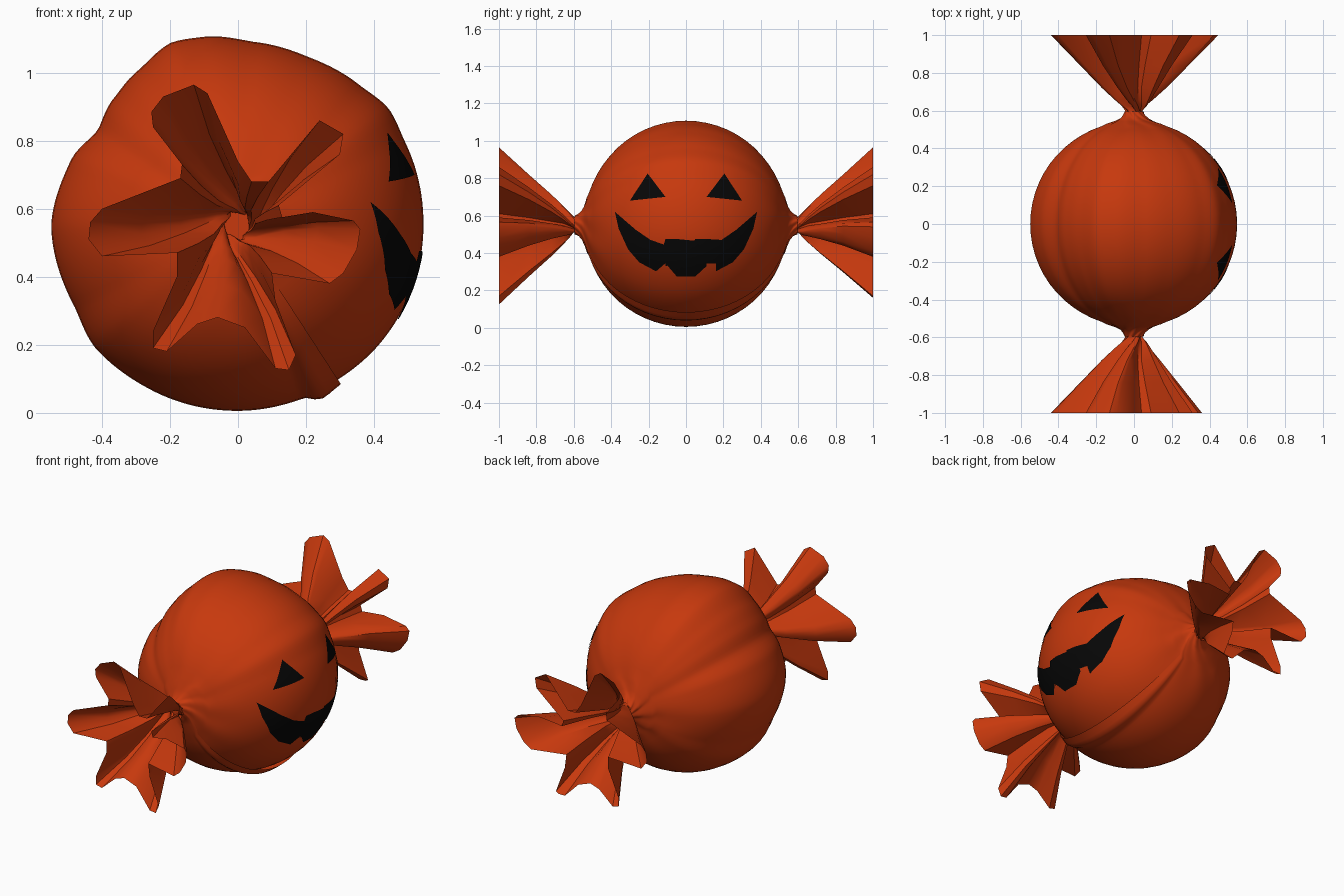
import bpy, bmesh, math
from mathutils import Vector

if "Cube" in bpy.data.objects:
    bpy.data.objects.remove(bpy.data.objects["Cube"])

R, CZ = 0.545, 0.55


def material(name, col):
    m = bpy.data.materials.new(name)
    m.diffuse_color = (*col, 1)
    m.use_nodes = True
    m.node_tree.nodes["Principled BSDF"].inputs["Base Color"].default_value = m.diffuse_color
    return m


ORANGE = material("orange_wrap", (0.57, 0.04, 0.004))
BLACK = material("black_print", (0.002, 0.002, 0.002))


def finish(name, bm, mat, angle):
    me = bpy.data.meshes.new(name)
    bmesh.ops.recalc_face_normals(bm, faces=bm.faces)
    bm.to_mesh(me)
    bm.free()
    me.materials.append(mat)
    ob = bpy.data.objects.new(name, me)
    bpy.context.collection.objects.link(ob)
    bpy.ops.object.select_all(action='DESELECT')
    ob.select_set(True)
    bpy.context.view_layer.objects.active = ob
    bpy.ops.object.shade_smooth_by_angle(angle=math.radians(angle))
    return ob


def loft(rows, closed, cap=False):
    bm = bmesh.new()
    vs = [[bm.verts.new(p) for p in row] for row in rows]
    n = len(rows[0])
    for a, b in zip(vs, vs[1:]):
        for i in range(n if closed else n - 1):
            j = (i + 1) % n
            bm.faces.new((a[i], a[j], b[j], b[i]))
    if cap:
        bm.faces.new(vs[0])
    return bm


# Lumpy cross-section of the ball: (degrees, radius), ending in a lifted flap
LUMPS = [(-64, .54), (-56, .54), (-40, .543), (0, .546), (27, .55), (38, .562),
         (49, .547), (68, .538), (85, .543), (100, .565), (110, .574), (123, .543),
         (135, .523), (146, .499), (158, .528), (180, .55), (207, .537), (220, .553),
         (240, .547), (270, .545), (291, .543), (295.5, .567), (303, .556)]


def lump(deg):
    for (a, r), (b, s) in zip(LUMPS, LUMPS[1:]):
        if deg <= b:
            t = max(0, (deg - a) / (b - a))
            t = t * 0.5 + 0.5 * t * t * (3 - 2 * t)
            return (r + (s - r) * t) / R
    return LUMPS[-1][1] / R


def radius(y, deg):
    base = math.sqrt(max(R * R - y * y, 0))
    w = base / R
    lift = (lump(deg) - 1) * min(1, w * 1.3)
    if deg > 291:                       # the flap keeps its thickness to the necks
        return base + R * (lump(deg) - 1) * min(1, w * 2)
    return base * (1 + lift)


# Candy ball: open sheet wrapped round the y axis, gathered into twisted necks
half = [R * math.sin(math.radians(d)) for d in range(0, 73, 6)]
tail = [(.53, .145, 8), (.543, .105, 16), (.557, .077, 28), (.575, .058, 42), (.595, .048, 60)]
N = 160
degs = [-64 + 367 * i / N for i in range(N + 1)]
stations = [(-y, r, t) for y, r, t in reversed(tail)]
stations += [(y, None, 0) for y in [-h for h in reversed(half[1:])] + half]
stations += tail
rows = []
for y, r0, tw in stations:
    row = []
    for d in degs:
        r = radius(y, d) if r0 is None else r0 * (1 + (lump(d) - 1) * 0.6)
        f = max(0, (abs(y) - 0.38) / 0.22)
        r *= 1 + 0.06 * f * f * math.sin(math.radians(9 * d))
        a = math.radians(d + tw)
        row.append((r * math.cos(a), y, CZ + r * math.sin(a)))
    rows.append(row)
finish("candy_wrapper_body", loft(rows, False), ORANGE, 45)

# Ruffled fan ends: pleated outline at the rim, shrunk and twisted to the neck
RIM = [(-.165, .18), (-.25, .29), (-.255, .335), (-.22, .38), (-.13, .415), (-.09, .39),
       (.0, .19), (.04, .13), (.09, .13), (.24, .31), (.31, .27), (.30, .21),
       (.12, .06), (.13, .025), (.22, .04), (.34, .015), (.36, -.01), (.35, -.07), (.31, -.14),
       (.27, -.17), (.10, -.14), (.11, -.22), (.17, -.38), (.15, -.425), (.11, -.42),
       (.02, -.30), (-.06, -.27), (-.12, -.29), (-.21, -.37), (-.25, -.36), (-.25, -.31),
       (-.18, -.15), (-.18, -.08), (-.40, -.09), (-.44, -.04), (-.435, .01), (-.40, .05),
       (-.17, .14)]


def fan(name, side, stretch, low):
    rows = []
    for s, tw in [(-.04, 75), (0, 55), (.06, 32), (.14, 16), (.3, 5), (.6, 0), (1, 0)]:
        k = 0.12 + 0.88 * max(0, s)
        row = []
        for x, z in RIM:
            if x > .2 and -.2 < z < .1:
                x *= stretch
            v = Vector((x, max(z, low)))
            # even out the pleats close to the neck
            even = v.normalized() * 0.36
            v = v.lerp(even, max(0, 0.6 - 2.5 * max(0, s))) * k
            a = math.radians(-tw)
            px = v.x * math.cos(a) - v.y * math.sin(a)
            pz = v.x * math.sin(a) + v.y * math.cos(a)
            row.append((px, side * (.6 + .4 * s), CZ + pz))
        rows.append(row)
    finish(name, loft(rows, True, True), ORANGE, 40)


fan("wrapper_fan_front", -1, 1.0, -1)
fan("wrapper_fan_back", 1, 1.24, -.39)


# Printed face: flat outlines sliced into a grid and pressed onto the ball
def on_ball(y, z):
    h, a = z - CZ, 0
    for _ in range(8):
        r = radius(y, a)
        x = math.sqrt(max(r * r - h * h, 0.0001))
        a = math.degrees(math.atan2(h, x))
    return x


def decal(name, pts):
    bm = bmesh.new()
    bm.faces.new([bm.verts.new((0, y, z)) for y, z in pts])
    bmesh.ops.triangulate(bm, faces=bm.faces[:])
    for i in range(-14, 30):
        for no in ((0, 1, 0), (0, 0, 1)):
            bmesh.ops.bisect_plane(bm, geom=bm.verts[:] + bm.edges[:] + bm.faces[:],
                                   plane_co=Vector(no) * (i * 0.03 + 0.0013), plane_no=no)
    for v in bm.verts:
        v.co.x = on_ball(v.co.y, v.co.z) + 0.004
    ob = finish(name, bm, BLACK, 45)
    if sum(p.normal.x for p in ob.data.polygons) < 0:
        ob.data.flip_normals()


EYE = [(.205, .825), (.11, .70), (.30, .68)]
MOUTH = [(.05, .465), (.05, .475), (.11, .475), (.11, .442), (.19, .47), (.27, .525),
         (.38, .62), (.36, .53), (.31, .42), (.25, .35), (.16, .302), (.16, .345),
         (.11, .345), (.11, .33), (.05, .345), (.05, .275)]
decal("eye_right", EYE)
decal("eye_left", [(-y, z) for y, z in EYE])
decal("mouth", MOUTH + [(-y, z) for y, z in reversed(MOUTH)])
